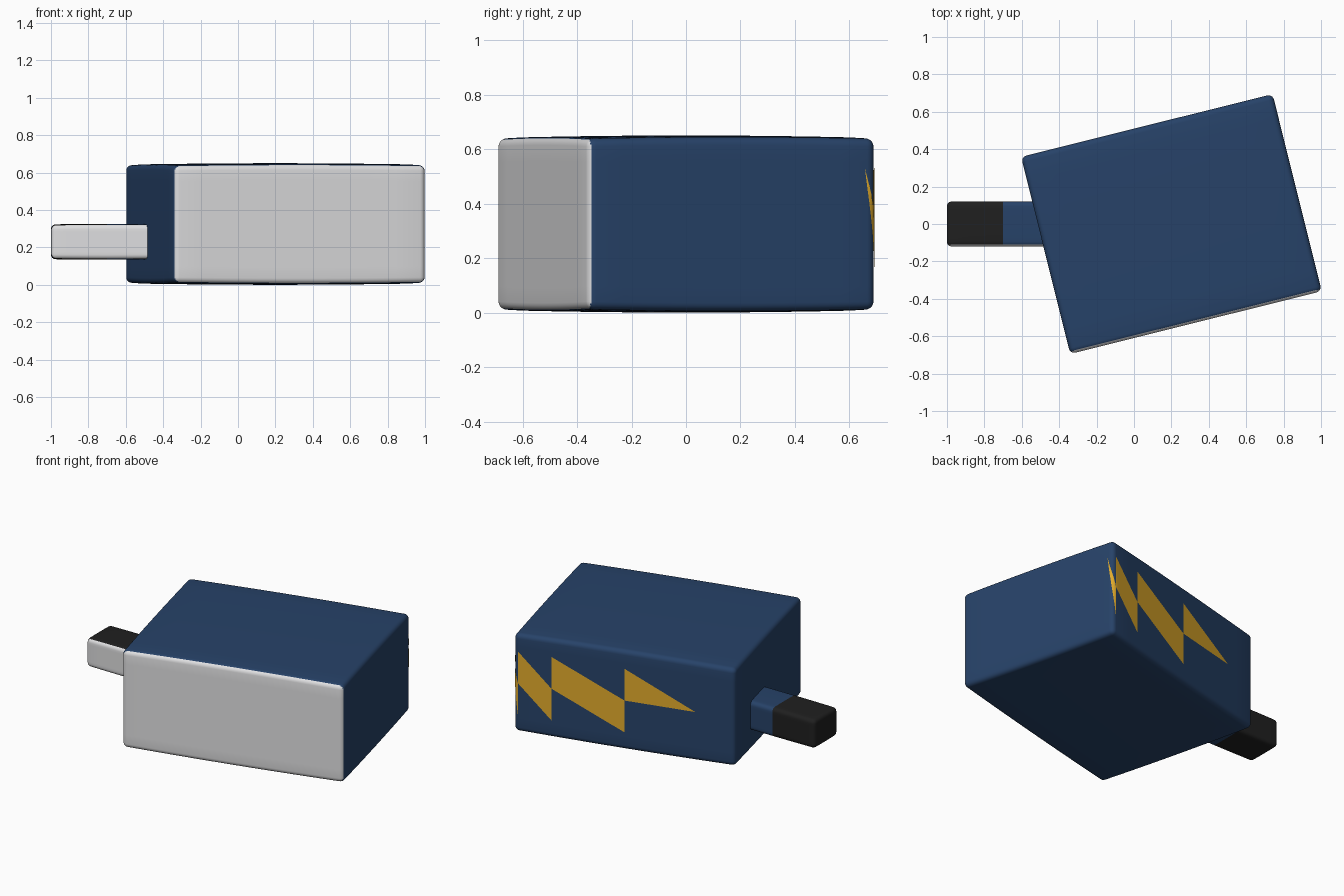
import bpy, bmesh, math
from mathutils import Vector

cube = bpy.data.objects.get("Cube")
if cube:
    bpy.data.objects.remove(cube, do_unlink=True)


def material(name, rgb):
    m = bpy.data.materials.new(name)
    m.use_nodes = True
    color = (*rgb, 1.0)
    m.diffuse_color = color
    m.node_tree.nodes["Principled BSDF"].inputs["Base Color"].default_value = color
    return m


blue = material("navy blue", (0.02, 0.055, 0.14))
white = material("pale grey", (0.74, 0.74, 0.75))
black = material("soft black", (0.014, 0.014, 0.014))
yellow = material("amber yellow", (0.76, 0.41, 0.025))


def make_object(name, bm, mats, location, angle):
    mesh = bpy.data.meshes.new(name)
    for f in bm.faces:
        f.smooth = True
    bm.to_mesh(mesh)
    bm.free()
    for m in mats:
        mesh.materials.append(m)
    obj = bpy.data.objects.new(name, mesh)
    bpy.context.collection.objects.link(obj)
    obj.location = location
    obj.rotation_euler.z = angle
    return obj


def rounded_box(name, half, radius, swell, mats, rule, location, angle=0.0):
    """Box with rounded edges and slightly swollen top and bottom."""
    bm = bmesh.new()
    bmesh.ops.create_cube(bm, size=2)
    bmesh.ops.subdivide_edges(bm, edges=bm.edges[:], cuts=15, use_grid_fill=True)
    flat = 0.625  # share of the grid spent on the flat part
    for v in bm.verts:
        inner, rest = Vector(), Vector()
        for i, t in enumerate(v.co):
            a = abs(t)
            core = half[i] - radius
            inner[i] = math.copysign(core * min(a / flat, 1), t)
            rest[i] = math.copysign(max(a - flat, 0) / (1 - flat), t)
        p = inner + rest.normalized() * radius
        p.z *= 1 - swell * ((p.x / half[0]) ** 2 + (p.y / half[1]) ** 2)
        v.co = p
    bm.normal_update()
    for f in bm.faces:
        f.material_index = rule(f)
    return make_object(name, bm, mats, location, angle)


# Main block, turned, with a pale front face
HX, HY, R = 0.693, 0.543, 0.03
CENTRE, TURN = (0.2, 0.0, 0.325), math.radians(14)
rounded_box("head_block", (HX, HY, 0.325), R, 0.018, [blue, white],
            lambda f: int(f.normal.y < -0.6), CENTRE, TURN)


# Handle: blue near the block, black at the tip, pale front side
def handle_color(f):
    if f.normal.y < -0.6:
        return 1
    return 2 if f.calc_center_median().x < 0 else 0


rounded_box("handle", (0.3, 0.12, 0.095), 0.025, 0.02, [blue, white, black],
            handle_color, (-0.7, 0.0, 0.23))


# Lightning bolt plate that follows the back face and wraps the corner
def on_back(s, z):
    a, b, r = HX - R, HY - R, R + 0.003
    bend = min(max((s - a) / R, 0), math.pi / 2)
    past = max(s - a - R * math.pi / 2, 0)
    return Vector((min(s, a) + r * math.sin(bend),
                   b + r * math.cos(bend) - past, z - CENTRE[2]))


LOW, MID, HIGH = 0.12, 0.325, 0.53
segments = [  # start, low, high, end, low, high
    (-0.444, MID, MID, 0.0, MID, HIGH),
    (0.0, LOW, MID, 0.457, MID, HIGH),
    (0.457, LOW, MID, 0.667, MID, HIGH),
    (0.667, LOW, MID, 0.72, HIGH, HIGH),
]
bm = bmesh.new()
STEPS = 10
for s0, l0, h0, s1, l1, h1 in segments:
    prev = None
    for k in range(STEPS + 1):
        t = k / STEPS
        s, lo, hi = (p + (q - p) * t for p, q in ((s0, s1), (l0, l1), (h0, h1)))
        pair = [bm.verts.new(on_back(s, lo)), bm.verts.new(on_back(s, hi))]
        if prev:
            bm.faces.new((prev[0], prev[1], pair[1], pair[0]))
        prev = pair
bmesh.ops.remove_doubles(bm, verts=bm.verts[:], dist=0.0001)
bm.normal_update()
# Face the plate outward
bmesh.ops.reverse_faces(bm, faces=[f for f in bm.faces if f.normal.x + f.normal.y < 0])
make_object("bolt_plate", bm, [yellow], CENTRE, TURN)
